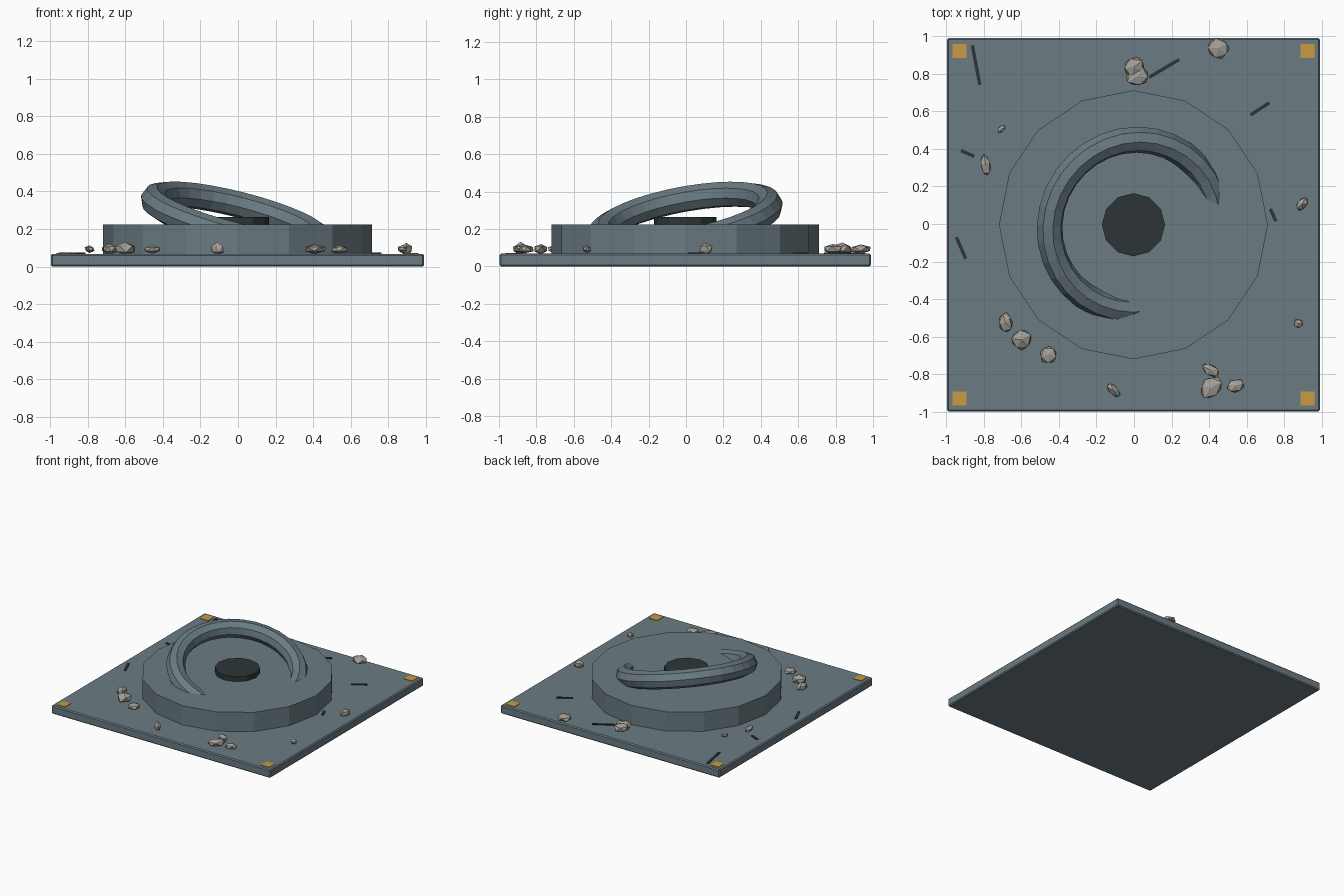
import bpy, bmesh, math, random
from math import radians
from mathutils import Matrix

if "Cube" in bpy.data.objects:
    bpy.data.objects.remove(bpy.data.objects["Cube"], do_unlink=True)
random.seed(7)


def material(name, rgb):
    m = bpy.data.materials.new(name)
    m.use_nodes = True
    color = (*rgb, 1)
    m.diffuse_color = color
    bsdf = m.node_tree.nodes["Principled BSDF"]
    bsdf.inputs["Base Color"].default_value = color
    bsdf.inputs["Roughness"].default_value = 0.8
    return m


slate = material("slate", (0.145, 0.2, 0.225))
dark = material("charcoal", (0.027, 0.036, 0.038))
gold = material("gold", (0.58, 0.33, 0.05))
stone = material("stone", (0.37, 0.35, 0.31))


def finish(name, mat):
    obj = bpy.context.object
    obj.name = obj.data.name = name
    obj.data.materials.clear()
    obj.data.materials.append(mat)
    return obj


def box(name, mat, loc, size, angle=0):
    bpy.ops.mesh.primitive_cube_add(size=1, location=loc, rotation=(0, 0, angle))
    bpy.context.object.scale = size
    bpy.ops.object.transform_apply(location=False, rotation=False, scale=True)
    return finish(name, mat)


def disc(name, mat, sides, radius, bottom, top):
    bpy.ops.mesh.primitive_cylinder_add(
        vertices=sides, radius=radius, depth=top - bottom,
        location=(CX, CY, (top + bottom) / 2))
    return finish(name, mat)


CX, CY = -0.003, -0.004
PLATE, DRUM = 0.068, 0.225

# Square ground plate with a fine bevel
plate = box("base_plate", slate, (CX, CY, PLATE / 2), (1.985, 1.985, PLATE))
bevel = plate.modifiers.new("edge_bevel", "BEVEL")
bevel.width = 0.008
bevel.segments = 1

# Raised platform and central plug
disc("platform", slate, 16, 0.715, PLATE - 0.01, DRUM)
disc("center_plug", dark, 12, 0.168, DRUM - 0.01, 0.265)

# Tilted ring, half sunk into the platform
bpy.ops.mesh.primitive_torus_add(
    major_radius=0.46, minor_radius=0.07, major_segments=32, minor_segments=8,
    location=(CX, CY, 0.247), rotation=(0.18, 0.25, 0))
finish("fallen_ring", slate)

# Corner markers
for sx in (-1, 1):
    for sy in (-1, 1):
        box("corner_marker", gold, (CX + sx * 0.925, CY + sy * 0.925, PLATE),
            (0.074, 0.074, 0.008))

# Ground cracks: both ends of each
for x1, y1, x2, y2 in [
        (-.86, .95, -.82, .74), (.08, .78, .24, .875), (.62, .58, .72, .645),
        (-.92, .39, -.85, .36), (-.945, -.07, -.895, -.185), (.725, .08, .755, .015)]:
    dx, dy = x2 - x1, y2 - y1
    box("ground_crack", dark, ((x1 + x2) / 2, (y1 + y2) / 2, PLATE + 0.002),
        (math.hypot(dx, dy), 0.018, 0.008), math.atan2(dy, dx))


# Loose rubble: x, y, half length, half width, half height, turn
def rock(x, y, a, b, h, turn):
    bm = bmesh.new()
    bmesh.ops.create_icosphere(bm, subdivisions=1, radius=1)
    bmesh.ops.rotate(bm, verts=bm.verts,
                     matrix=Matrix.Rotation(random.uniform(0, 6), 3, "Z"))
    for v in bm.verts:
        v.co *= random.uniform(0.85, 1.1)
        v.co.x *= a
        v.co.y *= b
        v.co.z *= h
    mesh = bpy.data.meshes.new("rubble")
    bm.to_mesh(mesh)
    bm.free()
    mesh.materials.append(stone)
    obj = bpy.data.objects.new("rubble", mesh)
    obj.location = (x, y, 0.093)
    obj.rotation_euler.z = radians(turn)
    bpy.context.collection.objects.link(obj)


for spec in [
        (0, .835, .066, .06, .036, 0), (.02, .785, .066, .058, .03, 0),
        (.45, .935, .064, .064, .026, 0), (-.705, .505, .027, .018, .02, 40),
        (-.79, .315, .06, .029, .02, 97), (.895, .105, .042, .028, .033, 55),
        (.875, -.53, .03, .027, .022, 0), (-.685, -.525, .06, .04, .03, 95),
        (-.6, -.615, .064, .056, .036, 40), (-.455, -.695, .054, .052, .023, 0),
        (-.11, -.885, .056, .026, .036, -48), (.405, -.775, .06, .032, .03, -33),
        (.41, -.87, .072, .054, .027, 50), (.54, -.86, .052, .038, .023, 15)]:
    rock(*spec)
